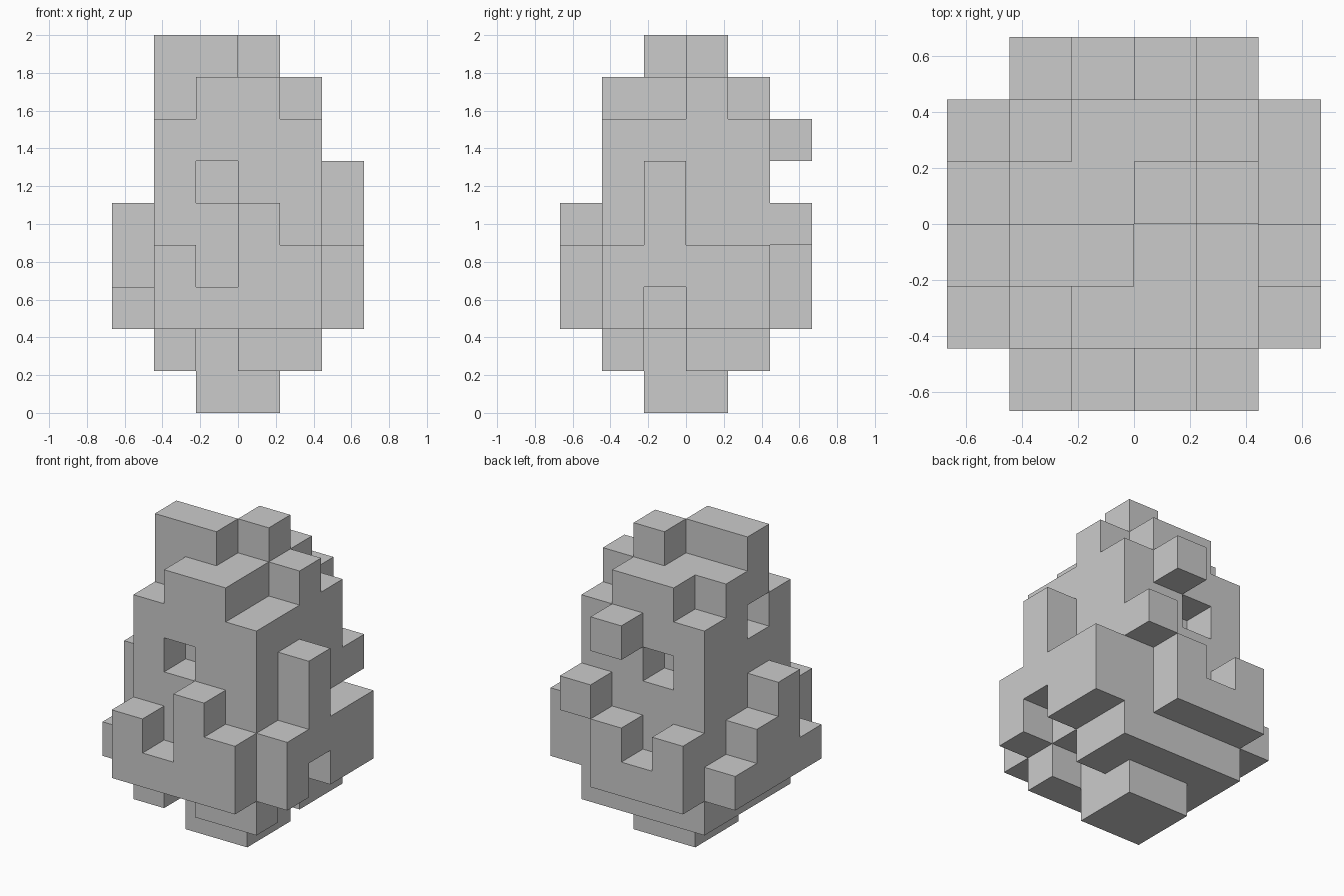
import bpy, bmesh
from mathutils import Vector

if "Cube" in bpy.data.objects:
    bpy.data.objects.remove(bpy.data.objects["Cube"])

U = 2 / 9          # one block
cells = set()


def blocks(x, y, z):
    """All grid cells inside the (start, end) ranges."""
    return {(i, j, k) for i in range(*x) for j in range(*y) for k in range(*z)}


# Foot and main body
cells |= blocks((-1, 1), (-1, 1), (0, 1))
cells |= blocks((-2, 2), (-2, 2), (1, 7))

# Notches and holes in the body
cells -= {(-1, -2, 1), (1, -1, 1), (-1, -2, 5), (-1, 1, 5), (-2, -1, 6)}

# Ragged side walls: position along the wall -> bottom and top
front = {-2: (2, 4), -1: (2, 3), 0: (2, 5), 1: (2, 4)}
back = {-2: (2, 4), -1: (2, 3), 0: (2, 4), 1: (4, 5)}
left = {-2: (2, 3), -1: (2, 5), 0: (2, 4), 1: (2, 3)}
right = {-2: (2, 4), -1: (3, 6), 0: (2, 4), 1: (2, 4)}
for wall, pos in ((front, -3), (back, 2)):
    for i, span in wall.items():
        cells |= blocks((i, i + 1), (pos, pos + 1), span)
for wall, pos in ((left, -3), (right, 2)):
    for j, span in wall.items():
        cells |= blocks((pos, pos + 1), (j, j + 1), span)

# Loose block high on the back
cells.add((0, 2, 6))

# Shoulders and crown
cells |= blocks((-1, 1), (-2, 2), (7, 8))
cells |= blocks((-2, -1), (-1, 1), (7, 8))
cells.add((1, 0, 7))
cells |= blocks((-2, 0), (-1, 0), (8, 9))
cells.add((0, 0, 8))

# Skin: one square wherever a filled cell meets empty space
bm = bmesh.new()
verts = {}


def corner(p):
    key = tuple(round(c) for c in p)
    if key not in verts:
        verts[key] = bm.verts.new(Vector(key) * U)
    return verts[key]


for c in cells:
    for axis in range(3):
        for side in (0, 1):
            n = Vector((0, 0, 0))
            n[axis] = 1 if side else -1
            if tuple(round(v) for v in Vector(c) + n) in cells:
                continue
            a, b = Vector((0, 0, 0)), Vector((0, 0, 0))
            a[(axis + 1) % 3] = 1
            b[(axis + 2) % 3] = 1
            o = Vector(c)
            o[axis] += side
            quad = [o, o + a, o + a + b, o + b]
            if not side:
                quad.reverse()
            bm.faces.new([corner(p) for p in quad])

mesh = bpy.data.meshes.new("block_body")
bm.to_mesh(mesh)
bm.free()
body = bpy.data.objects.new("block_body", mesh)
bpy.context.collection.objects.link(body)
